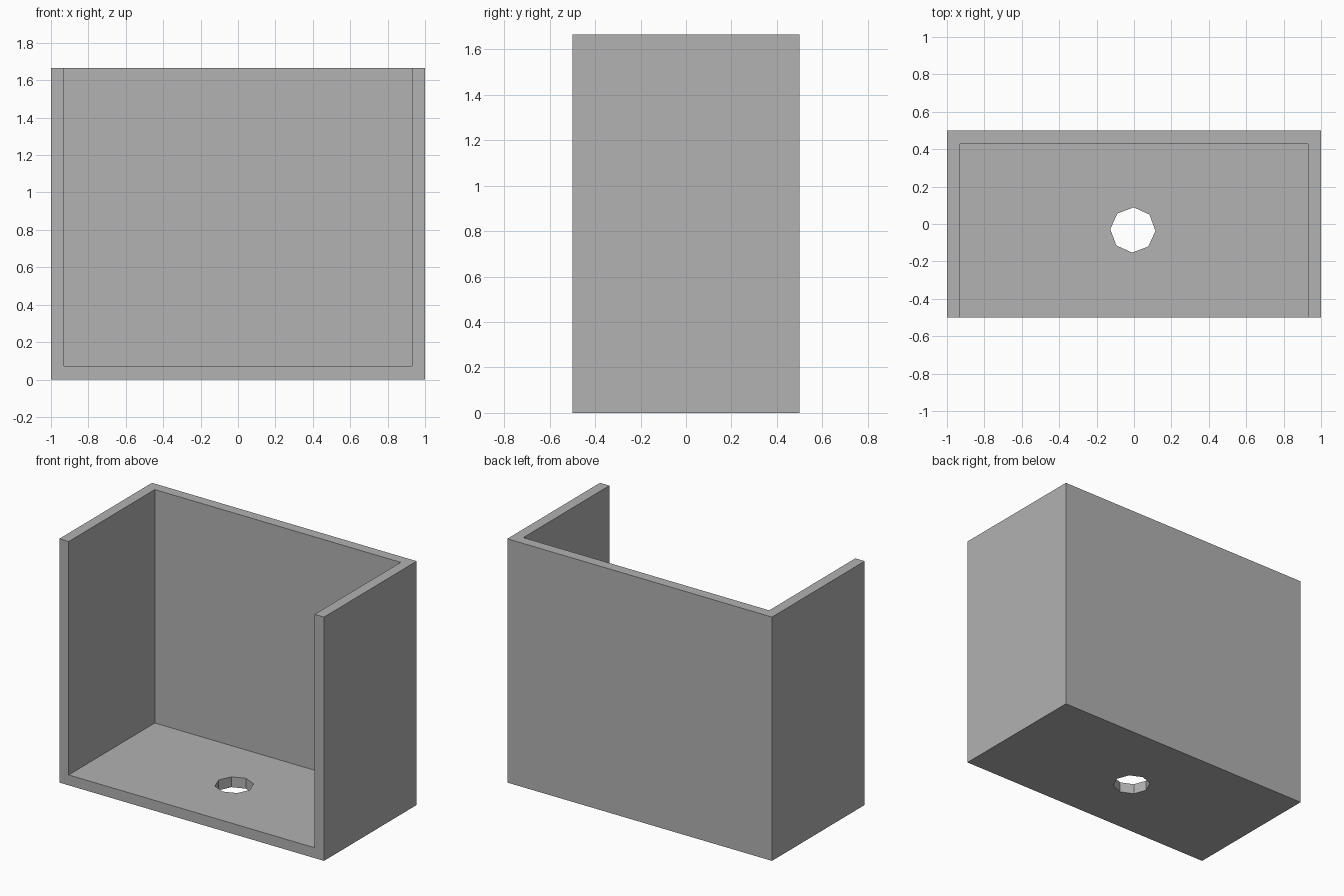
import bpy
from math import radians

if "Cube" in bpy.data.objects:
    bpy.data.objects.remove(bpy.data.objects["Cube"], do_unlink=True)

WIDTH, DEPTH, HEIGHT, WALL = 2.0, 1.0, 1.665, 0.071

grey = bpy.data.materials.new("plain grey")
grey.use_nodes = True
colour = (0.445, 0.445, 0.445, 1)
grey.diffuse_color = colour
grey.node_tree.nodes["Principled BSDF"].inputs["Base Color"].default_value = colour


def box(name, low, high):
    """Box between two opposite corners."""
    centre = [(a + b) / 2 for a, b in zip(low, high)]
    bpy.ops.mesh.primitive_cube_add(size=1, location=centre)
    ob = bpy.context.object
    ob.name = name
    ob.scale = [b - a for a, b in zip(low, high)]
    bpy.ops.object.transform_apply(location=True, rotation=True, scale=True)
    ob.data.materials.append(grey)
    return ob


def cut(target, cutter):
    """Subtract the cutter from the target, then discard it."""
    cutter.hide_render = True
    mod = target.modifiers.new("cut", "BOOLEAN")
    mod.operation = "DIFFERENCE"
    mod.solver = "EXACT"
    mod.object = cutter
    bpy.context.view_layer.objects.active = target
    bpy.ops.object.modifier_apply(modifier=mod.name)
    bpy.data.objects.remove(cutter, do_unlink=True)


# Outer block
X, Y = WIDTH / 2, DEPTH / 2
shell = box("open_box", (-X, -Y, 0), (X, Y, HEIGHT))

# Hollow, open at the front and top
cut(shell, box("hollow_cutter", (WALL - X, -Y - 1, WALL), (X - WALL, Y - WALL, HEIGHT + 1)))

# Eight-sided drain hole through the floor
bpy.ops.mesh.primitive_cylinder_add(vertices=8, radius=0.121, depth=0.5,
                                    location=(-0.006, -0.032, 0),
                                    rotation=(0, 0, radians(-2)))
hole = bpy.context.object
hole.name = "hole_cutter"
hole.data.materials.append(grey)
cut(shell, hole)
